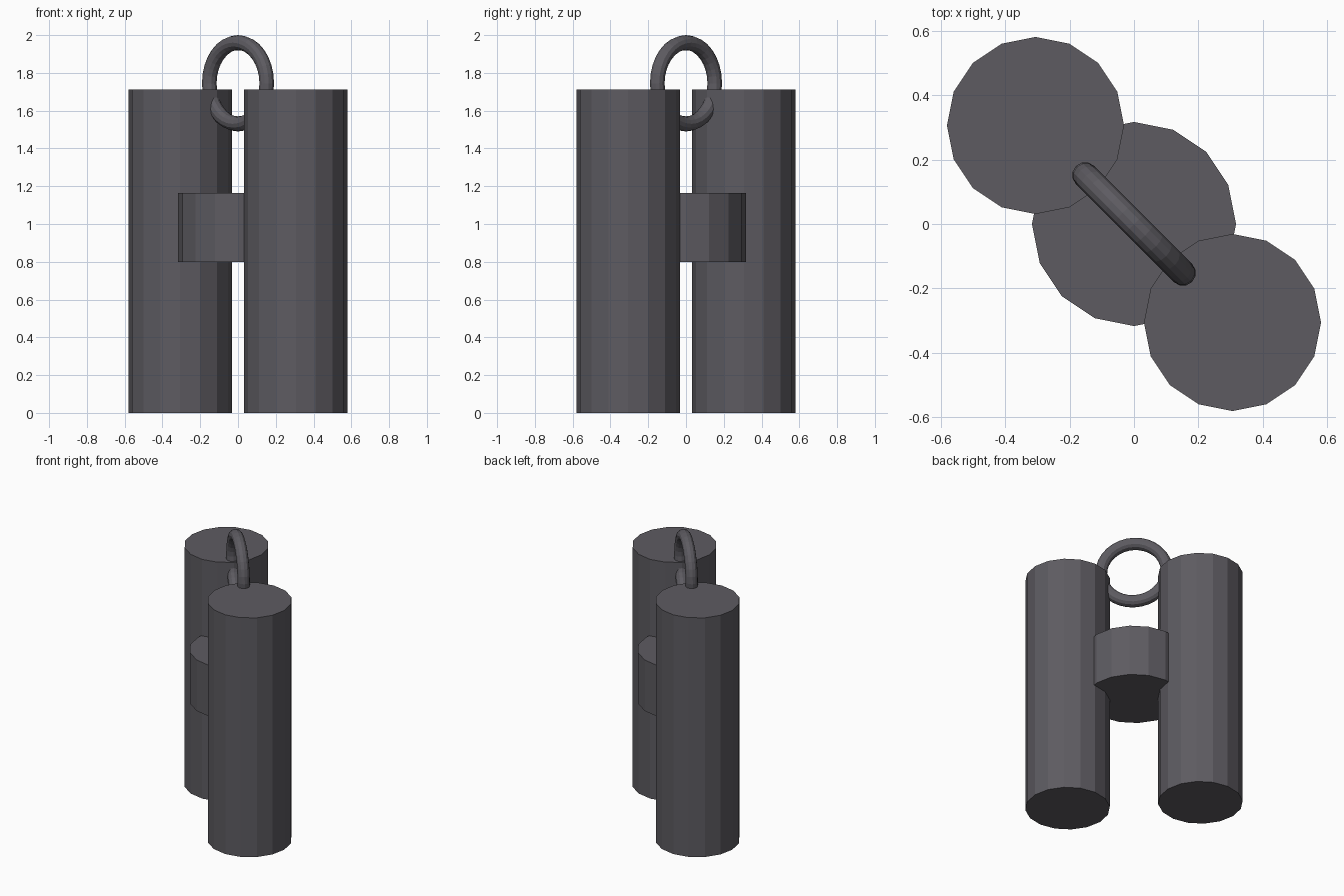
import bpy
from math import radians

cube = bpy.data.objects.get("Cube")
if cube:
    bpy.data.objects.remove(cube, do_unlink=True)

# Single dark grey finish
COLOR = (0.11, 0.105, 0.12, 1)
grey = bpy.data.materials.new("dark grey")
grey.use_nodes = True
grey.diffuse_color = COLOR
grey.node_tree.nodes["Principled BSDF"].inputs["Base Color"].default_value = COLOR


def finish(name):
    obj = bpy.context.object
    obj.name = name
    obj.data.materials.append(grey)
    return obj


def cylinder(name, x, y, radius, bottom, top):
    bpy.ops.mesh.primitive_cylinder_add(
        vertices=16, radius=radius, depth=top - bottom,
        location=(x, y, (bottom + top) / 2))
    return finish(name)


# Two upright barrels set on the diagonal
for side, s in (("left", 1), ("right", -1)):
    cylinder(side + "_barrel", s * 0.306, -s * 0.306, 0.275, 0, 1.713)

# Hub joining the barrels
cylinder("centre_hub", 0, 0, 0.317, 0.80, 1.165)

# Hanging ring standing along the same diagonal
bpy.ops.mesh.primitive_torus_add(
    major_radius=0.215, minor_radius=0.04, major_segments=32, minor_segments=12,
    location=(0, 0, 1.745), rotation=(radians(90), 0, radians(-45)))
finish("hanging_ring")
